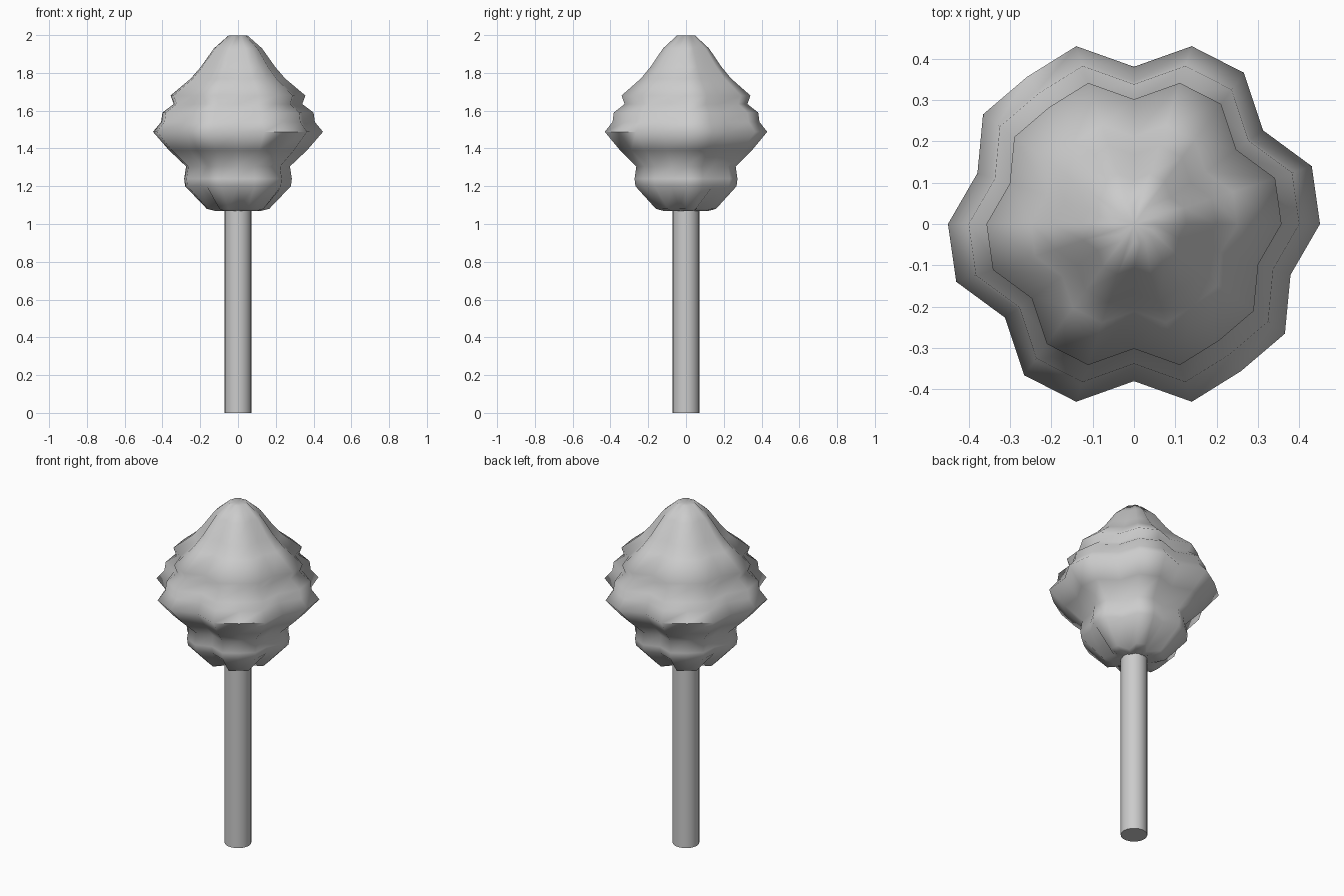
import bpy, bmesh, math

if "Cube" in bpy.data.objects:
    bpy.data.objects.remove(bpy.data.objects["Cube"])

# lobed outline: ten radius factors, repeated twice around the crown
LOBES = [1.0, 1.005, 0.857, 1.005, 1.005, 0.845, 1.005, 0.978, 1.003, 0.885]
N = 20

# crown profile: radius, height, lobe strength (deeper notches at the ends)
PROFILE = [
    (0.125, 1.07, 4.5), (0.165, 1.08, 3), (0.28, 1.20, 1), (0.285, 1.24, 1),
    (0.275, 1.305, 1), (0.365, 1.39, 1), (0.45, 1.488, 1), (0.407, 1.54, 1),
    (0.40, 1.59, 1), (0.34, 1.635, 1), (0.357, 1.68, 1), (0.25, 1.77, 1),
    (0.198, 1.83, 1), (0.127, 1.93, 1), (0.05, 1.998, 1),
]


def finish(bm, name, angle):
    bmesh.ops.recalc_face_normals(bm, faces=bm.faces[:])
    mesh = bpy.data.meshes.new(name)
    bm.to_mesh(mesh)
    bm.free()
    ob = bpy.data.objects.new(name, mesh)
    bpy.context.collection.objects.link(ob)
    bpy.ops.object.select_all(action='DESELECT')
    bpy.context.view_layer.objects.active = ob
    ob.select_set(True)
    bpy.ops.object.shade_smooth_by_angle(angle=math.radians(angle))
    return ob


# crown: lofted lobed rings, closed at both ends
bm = bmesh.new()
rings = []
for r, z, k in PROFILE:
    ring = []
    for i in range(N):
        a = 2 * math.pi * i / N
        rad = r * LOBES[i % 10] ** k
        ring.append(bm.verts.new((rad * math.cos(a), rad * math.sin(a), z)))
    rings.append(ring)
for low, high in zip(rings, rings[1:]):
    for i in range(N):
        j = (i + 1) % N
        bm.faces.new((low[i], low[j], high[j], high[i]))
for ring, z in ((rings[0], 1.08), (rings[-1], 1.99)):
    tip = bm.verts.new((0, 0, z))
    for i in range(N):
        bm.faces.new((ring[i], ring[(i + 1) % N], tip))
finish(bm, "crown", 75)

# trunk
bm = bmesh.new()
bmesh.ops.create_cone(bm, cap_ends=True, segments=20, radius1=0.071, radius2=0.071, depth=1.16)
bmesh.ops.translate(bm, verts=bm.verts, vec=(0, 0, 0.58))
finish(bm, "trunk", 40)
